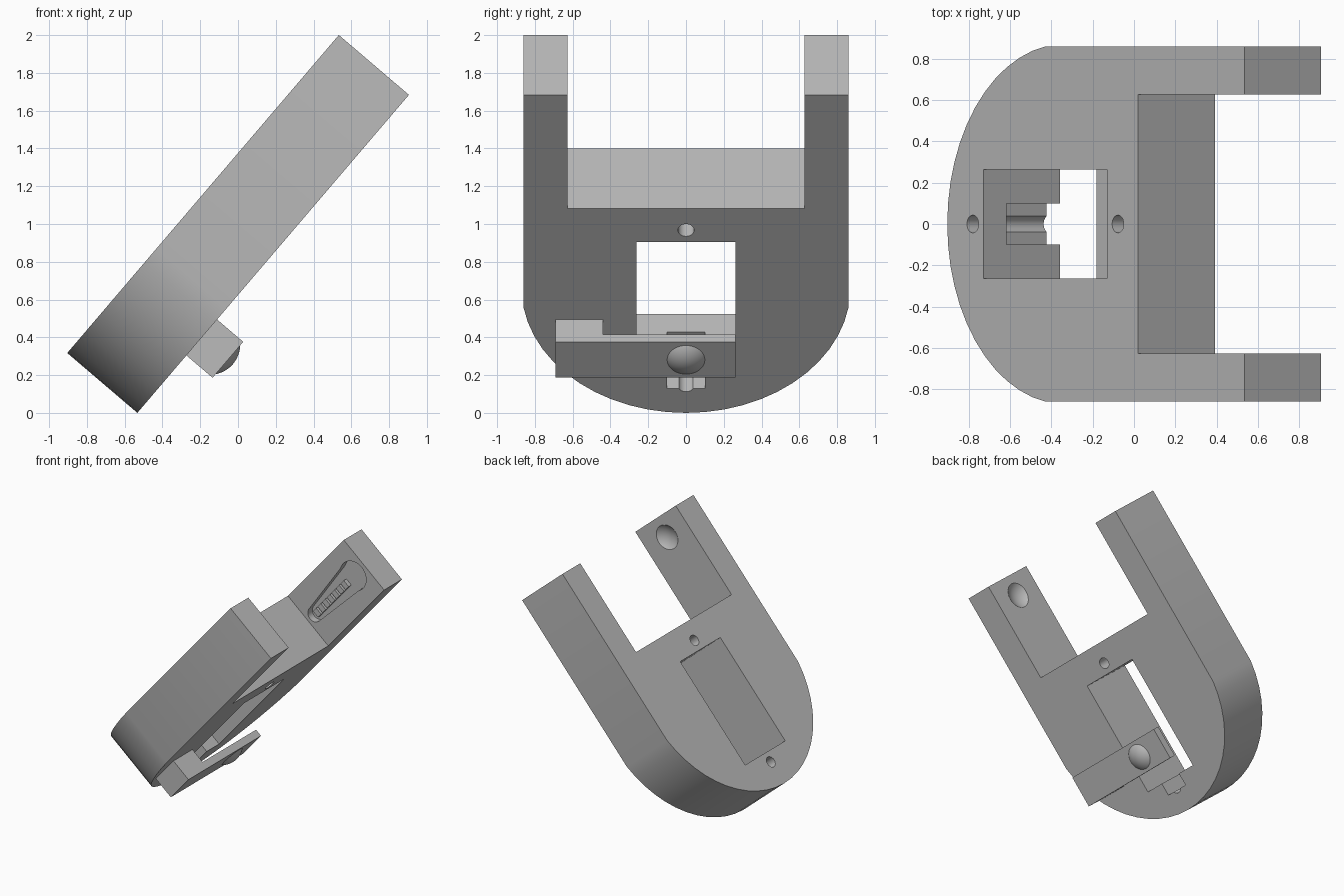
import bpy, bmesh, math
from mathutils import Matrix, Vector

cube = bpy.data.objects.get("Cube")
if cube:
    bpy.data.objects.remove(cube, do_unlink=True)

# Local frame: x along the body, y across, z out of the upper face
LENGTH, THICK, HALF = 2.214, 0.488, 0.86
ARM_IN, NOTCH_X = 0.627, 1.423
PLACE = Matrix.Translation((-0.904, 0, 0.317)) @ Matrix.Rotation(math.radians(-49.5), 4, 'Y')

grey = bpy.data.materials.new("plain_grey")
grey.use_nodes = True
grey.diffuse_color = (0.5, 0.5, 0.5, 1)
grey.node_tree.nodes["Principled BSDF"].inputs["Base Color"].default_value = (0.5, 0.5, 0.5, 1)


def finish(name, bm):
    bmesh.ops.recalc_face_normals(bm, faces=bm.faces)
    mesh = bpy.data.meshes.new(name)
    bm.to_mesh(mesh)
    bm.free()
    mesh.materials.append(grey)
    obj = bpy.data.objects.new(name, mesh)
    bpy.context.collection.objects.link(obj)
    obj.matrix_world = PLACE
    return obj


def extrude(name, points, vector):
    bm = bmesh.new()
    face = bm.faces.new([bm.verts.new(p) for p in points])
    out = bmesh.ops.extrude_face_region(bm, geom=[face])
    moved = [g for g in out["geom"] if isinstance(g, bmesh.types.BMVert)]
    bmesh.ops.translate(bm, verts=moved, vec=Vector(vector))
    return finish(name, bm)


def add_box(bm, lo, hi):
    lo, hi = Vector(lo), Vector(hi)
    m = Matrix.Translation((lo + hi) / 2) @ Matrix.Diagonal((*(hi - lo), 1))
    bmesh.ops.create_cube(bm, size=1, matrix=m)


def box(name, lo, hi):
    bm = bmesh.new()
    add_box(bm, lo, hi)
    return finish(name, bm)


def ball(name, centre, radius, keep_below=None):
    bm = bmesh.new()
    bmesh.ops.create_uvsphere(bm, u_segments=48, v_segments=48, radius=radius,
                              matrix=Matrix.Translation(centre))
    if keep_below is not None:
        bmesh.ops.bisect_plane(bm, geom=bm.verts[:] + bm.edges[:] + bm.faces[:],
                               plane_co=(0, 0, keep_below), plane_no=(0, 0, 1), clear_outer=True)
    return finish(name, bm)


def arc(cx, cy, r, start, end, steps):
    angles = [math.radians(start + (end - start) * i / steps) for i in range(steps + 1)]
    return [(cx + r * math.cos(a), cy + r * math.sin(a)) for a in angles]


def smooth(obj):
    bpy.ops.object.select_all(action='DESELECT')
    obj.select_set(True)
    bpy.context.view_layer.objects.active = obj
    bpy.ops.object.shade_smooth_by_angle(angle=math.radians(30))


def cut(obj, cutter):
    cutter.hide_render = True
    mod = obj.modifiers.new("cut", 'BOOLEAN')
    mod.operation, mod.solver, mod.object = 'DIFFERENCE', 'EXACT', cutter
    bpy.context.view_layer.update()
    bpy.context.view_layer.objects.active = obj
    bpy.ops.object.modifier_apply(modifier=mod.name)
    bpy.data.objects.remove(cutter, do_unlink=True)


# Forked body: rounded foot and two arms
half_sweep = math.degrees(math.asin(HALF / 0.871))
outline = arc(0.871, 0, 0.871, 180 - half_sweep, 180 + half_sweep, 24)
outline += [(LENGTH, -HALF), (LENGTH, -ARM_IN), (NOTCH_X, -ARM_IN),
            (NOTCH_X, ARM_IN), (LENGTH, ARM_IN), (LENGTH, HALF)]
body = extrude("forked_body", [(x, y, -THICK) for x, y in outline], (0, 0, THICK))

# Window through the body, with a notch in its lower end
cut(body, box("window_cutter", (0.27, -0.263, -1), (1.19, 0.263, 1)))
cut(body, box("notch_cutter", (0.17, -0.1, -1), (0.4, 0.1, -0.145)))

# Screw holes at both ends of the window
for x in (0.19, 1.272):
    ring = arc(x, 0, 0.043, 0, 345, 23)
    cut(body, extrude("hole_cutter", [(px, py, -1) for px, py in ring], (0, 0, 2)))

# Round dent inside one arm
MID = -THICK / 2
cut(body, ball("dent_cutter", (2.05, -ARM_IN + 0.125, MID), 0.16))

# Tapered recess inside the other arm
keyhole = arc(2.06, MID, 0.12, -115, 115, 20) + arc(1.51, MID, 0.06, 100, 260, 8)
cut(body, extrude("recess_cutter", [(x, ARM_IN - 0.1, z) for x, z in keyhole], (0, 0.16, 0)))
smooth(body)

# Row of small teeth in the recess
bm = bmesh.new()
for i in range(7):
    x = 1.5 + 0.065 * i
    add_box(bm, (x, ARM_IN + 0.025, MID - 0.03), (x + 0.045, ARM_IN + 0.065, MID + 0.03))
finish("recess_teeth", bm)

# Latch: foot on the lower face carrying a thin bar across the window
LATCH_OUT, BAR_IN = -0.67, -0.61
side = [(-0.69, -THICK), (-0.44, -THICK), (-0.44, BAR_IN),
        (0.263, BAR_IN), (0.263, LATCH_OUT), (-0.69, LATCH_OUT)]
extrude("latch_bar", [(0.4, y, z) for y, z in side], (0.25, 0, 0))

# Domed button on the latch
smooth(ball("latch_button", (0.525, 0, LATCH_OUT + 0.125), 0.16, LATCH_OUT))
